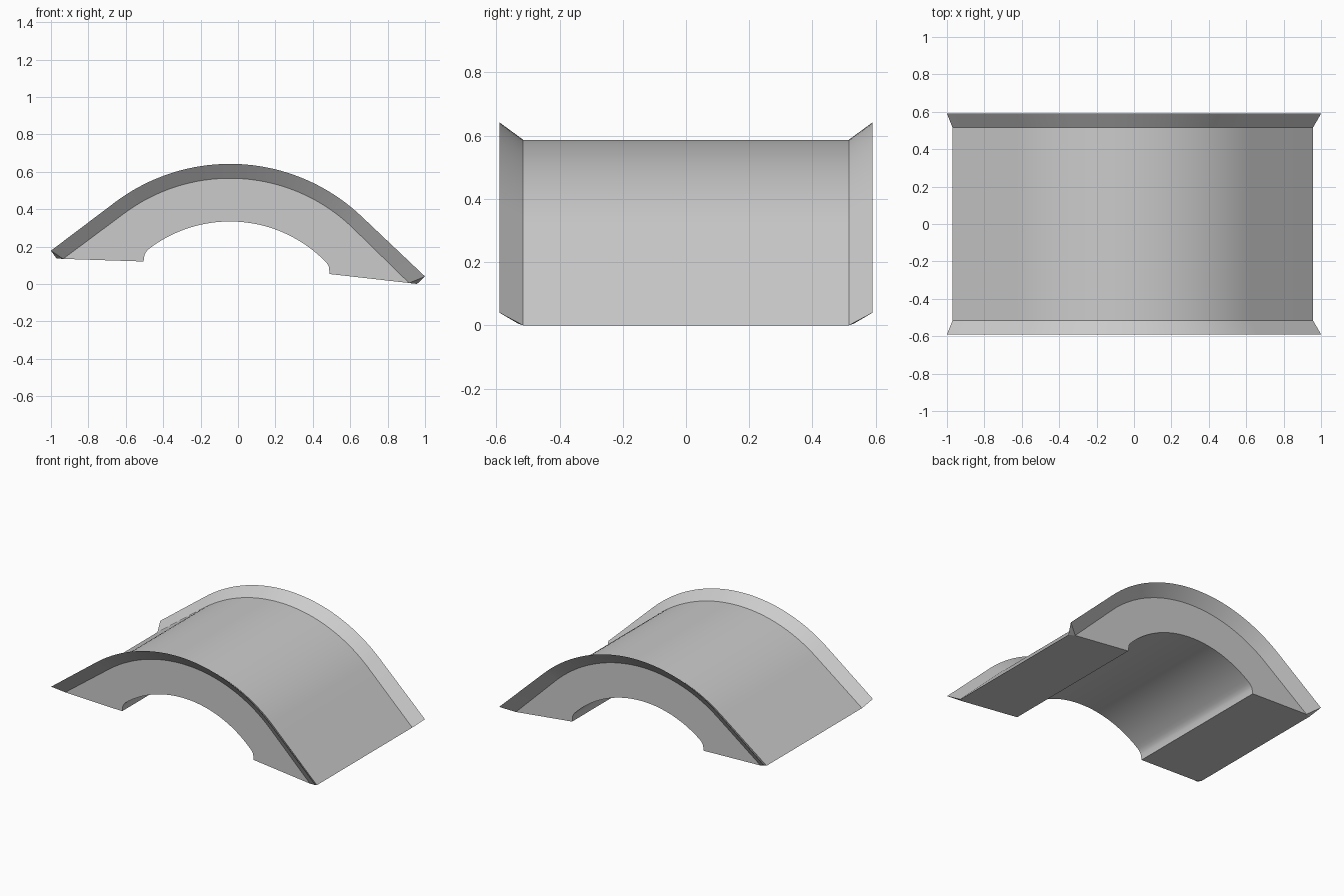
import bpy, bmesh
from math import sin, cos, radians

if "Cube" in bpy.data.objects:
    bpy.data.objects.remove(bpy.data.objects["Cube"])

CX, CZ = -0.043, -0.38        # common centre of all arcs
STEPS = 40


def arc(r, a0, a1):
    """Points on the common arc, angles in degrees measured from straight up."""
    pts = []
    for i in range(STEPS + 1):
        a = radians(a0 + (a1 - a0) * i / STEPS)
        pts.append((CX + r * sin(a), CZ + r * cos(a)))
    return pts


def crown(r, left, right):
    """Arc with straight tangent legs down to the two end points."""
    return [left] + arc(r, -36.9, 43.3) + [right]


bm = bmesh.new()


def row(pts, y):
    return [bm.verts.new((x, y, z)) for x, z in pts]


def loft(a, b):
    for i in range(len(a) - 1):
        bm.faces.new((a[i], a[i + 1], b[i + 1], b[i]))


# Profiles: top of body, flared lip edge, lip root on the end face, underside
top = crown(0.967, (-0.97, 0.136), (0.957, 0.0))
lip = crown(1.022, (-1.0, 0.178), (1.0, 0.04))
root = crown(0.945, (-0.935, 0.134), (0.915, 0.005))
under = ([(-0.505, 0.12), (-0.5, 0.155), (-0.49, 0.173)]
         + arc(0.714, -37.5, 46.5)
         + [(0.485, 0.095), (0.49, 0.053)])

# Both flared ends with their flat faces
sides = []
for s in (-1, 1):
    t, l = row(top, s * 0.515), row(lip, s * 0.59)
    r, u = row(root, s * 0.53), row(under, s * 0.53)
    loft(t, l)
    loft(l, r)
    for k in (0, -1):
        bm.faces.new((t[k], l[k], r[k]))
    bm.faces.new(r + u[::-1])
    sides.append((t, r, u))

# Top shell, arched underside and the two flat feet
(t0, r0, u0), (t1, r1, u1) = sides
loft(t0, t1)
loft(u0, u1)
for k in (0, -1):
    bm.faces.new((t0[k], r0[k], r1[k], t1[k]))
    bm.faces.new((r0[k], u0[k], u1[k], r1[k]))

bmesh.ops.recalc_face_normals(bm, faces=bm.faces)
mesh = bpy.data.meshes.new("flanged_arch")
bm.to_mesh(mesh)
bm.free()
obj = bpy.data.objects.new("flanged_arch", mesh)
bpy.context.collection.objects.link(obj)

# Smooth arcs, crisp edges
bpy.context.view_layer.objects.active = obj
obj.select_set(True)
bpy.ops.object.shade_smooth_by_angle(angle=radians(25))
